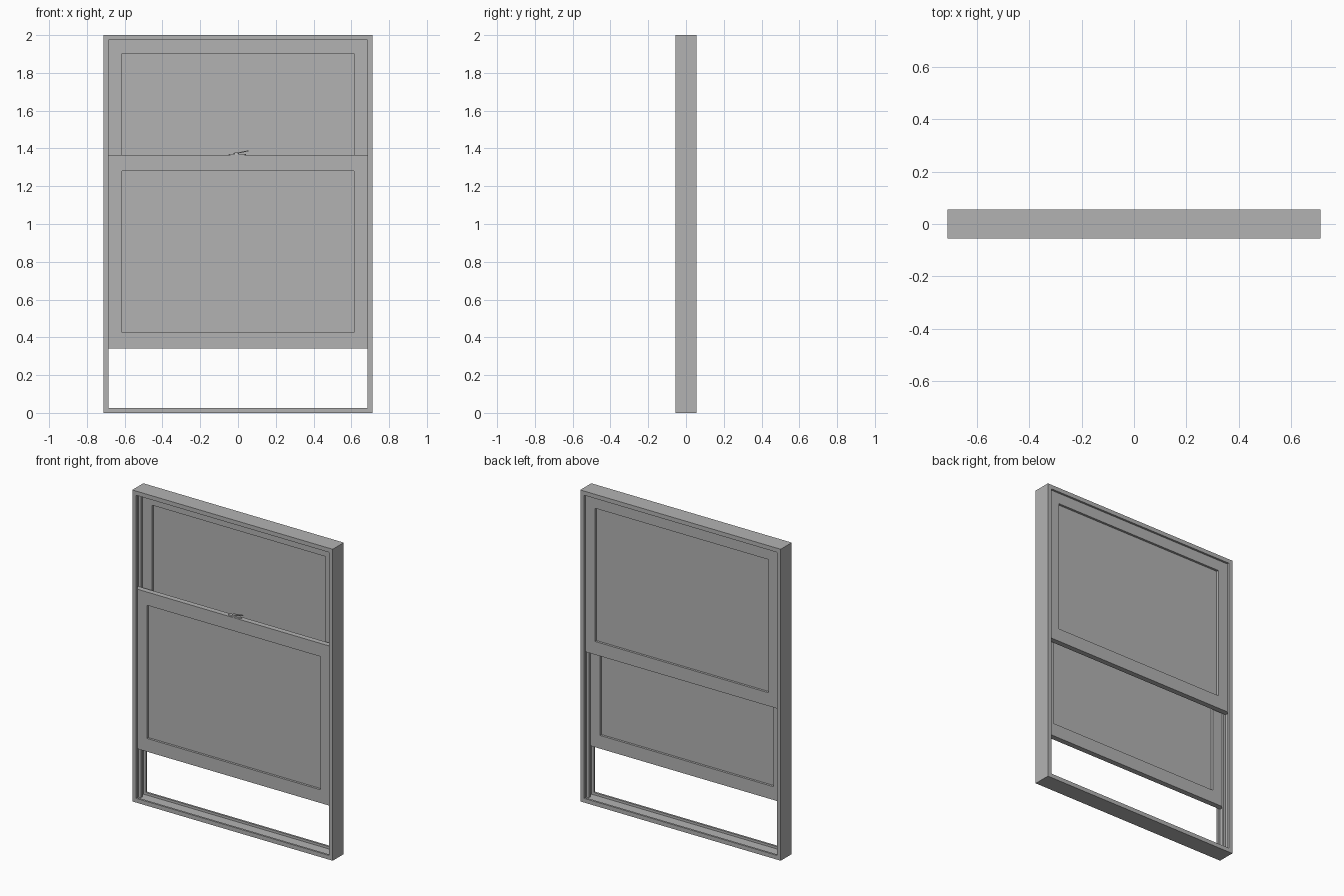
import bpy, bmesh, math
from mathutils import Matrix, Vector

cube = bpy.data.objects.get("Cube")
if cube:
    bpy.data.objects.remove(cube, do_unlink=True)

grey = bpy.data.materials.new("window grey")
grey.use_nodes = True
grey.diffuse_color = (0.45, 0.45, 0.45, 1)
grey.node_tree.nodes["Principled BSDF"].inputs["Base Color"].default_value = grey.diffuse_color


def finish(name, bm):
    bmesh.ops.recalc_face_normals(bm, faces=bm.faces)
    mesh = bpy.data.meshes.new(name)
    bm.to_mesh(mesh)
    bm.free()
    mesh.materials.append(grey)
    obj = bpy.data.objects.new(name, mesh)
    bpy.context.collection.objects.link(obj)
    return obj


def swept_frame(name, half_w, z0, z1, profile):
    """Sweep a closed (inset, y) profile around a rectangle with mitred corners."""
    bm = bmesh.new()
    rings = []
    for sx, bottom in ((-1, True), (1, True), (1, False), (-1, False)):
        rings.append([bm.verts.new((sx * (half_w - d), y, z0 + d if bottom else z1 - d))
                      for d, y in profile])
    n = len(profile)
    for a, b in zip(rings, rings[1:] + rings[:1]):
        for i in range(n):
            j = (i + 1) % n
            bm.faces.new((a[i], a[j], b[j], b[i]))
    return finish(name, bm)


def box(name, lo, hi):
    bm = bmesh.new()
    lo, hi = Vector(lo), Vector(hi)
    bmesh.ops.create_cube(bm, size=1, matrix=Matrix.Translation((lo + hi) / 2)
                          @ Matrix.Diagonal((*(hi - lo), 1)))
    return finish(name, bm)


def disc(name, centre, rx, ry, height, top_scale=1.0):
    bm = bmesh.new()
    bmesh.ops.create_cone(bm, cap_ends=True, segments=32, radius1=1, radius2=top_scale, depth=1,
                          matrix=Matrix.Translation(centre) @ Matrix.Diagonal((rx, ry, height, 1)))
    return finish(name, bm)


HALF_W, HALF_D = 0.712, 0.056
TRACK, STOP = 0.012, 0.027      # inset of the track floor and of the stops
FACE, MID = 0.043, 0.008        # outer and inner sash faces
SASH_W, SASH_H, RAIL = HALF_W - TRACK, 1.025, 0.085

# Outer frame: a channel with a stop along its front and back edges
half = [(0, HALF_D), (STOP, HALF_D), (STOP, FACE), (TRACK, FACE)]
swept_frame("outer_frame", HALF_W, 0, 2,
            [(d, -y) for d, y in half] + half[::-1])

# Parting stops between the two tracks
for side, s in (("right", -1), ("left", 1)):
    xs = sorted((s * (HALF_W - STOP), s * (HALF_W - TRACK)))
    box(side + "_parting_stop", (xs[0], -MID, TRACK), (xs[1], MID, 2 - TRACK))

# Sliding sashes with a pane in the middle of each
for name, s, z0 in (("lower", -1, 0.34), ("upper", 1, 2 - TRACK - SASH_H)):
    y0, y1 = sorted((s * MID, s * FACE))
    z1 = z0 + SASH_H
    swept_frame(name + "_sash", SASH_W, z0, z1,
                [(0, y0), (RAIL, y0), (RAIL, y1), (0, y1)])
    mid = (y0 + y1) / 2
    box(name + "_pane", (-SASH_W + RAIL, mid - 0.003, z0 + RAIL),
        (SASH_W - RAIL, mid + 0.003, z1 - RAIL))

# Sash lock on the top rail of the lower sash
lock_y, top = -(FACE + MID) / 2, 0.34 + SASH_H
disc("lock_base", (-0.003, lock_y, top + 0.003), 0.047, 0.016, 0.006, 0.92)
disc("lock_pivot", (-0.008, lock_y, top + 0.009), 0.013, 0.013, 0.008, 0.85)

# Lever: a tapered arm that rises to a rounded grip
bm = bmesh.new()
bmesh.ops.create_cone(bm, cap_ends=True, segments=24, radius1=1, radius2=1, depth=1,
                      matrix=Matrix.Diagonal((0.041, 0.011, 0.005, 1)))
for v in bm.verts:
    v.co.y *= 0.75 - v.co.x * 6
bmesh.ops.rotate(bm, verts=bm.verts, matrix=Matrix.Rotation(math.radians(-12), 3, "Y"))
bmesh.ops.translate(bm, verts=bm.verts, vec=(0.015, lock_y, top + 0.014))
finish("lock_lever", bm)

# Smooth the round lock parts, keeping their rims sharp
bpy.ops.object.select_all(action="DESELECT")
for obj in bpy.data.objects:
    if obj.name.startswith("lock_"):
        obj.select_set(True)
        bpy.context.view_layer.objects.active = obj
bpy.ops.object.shade_smooth_by_angle()
